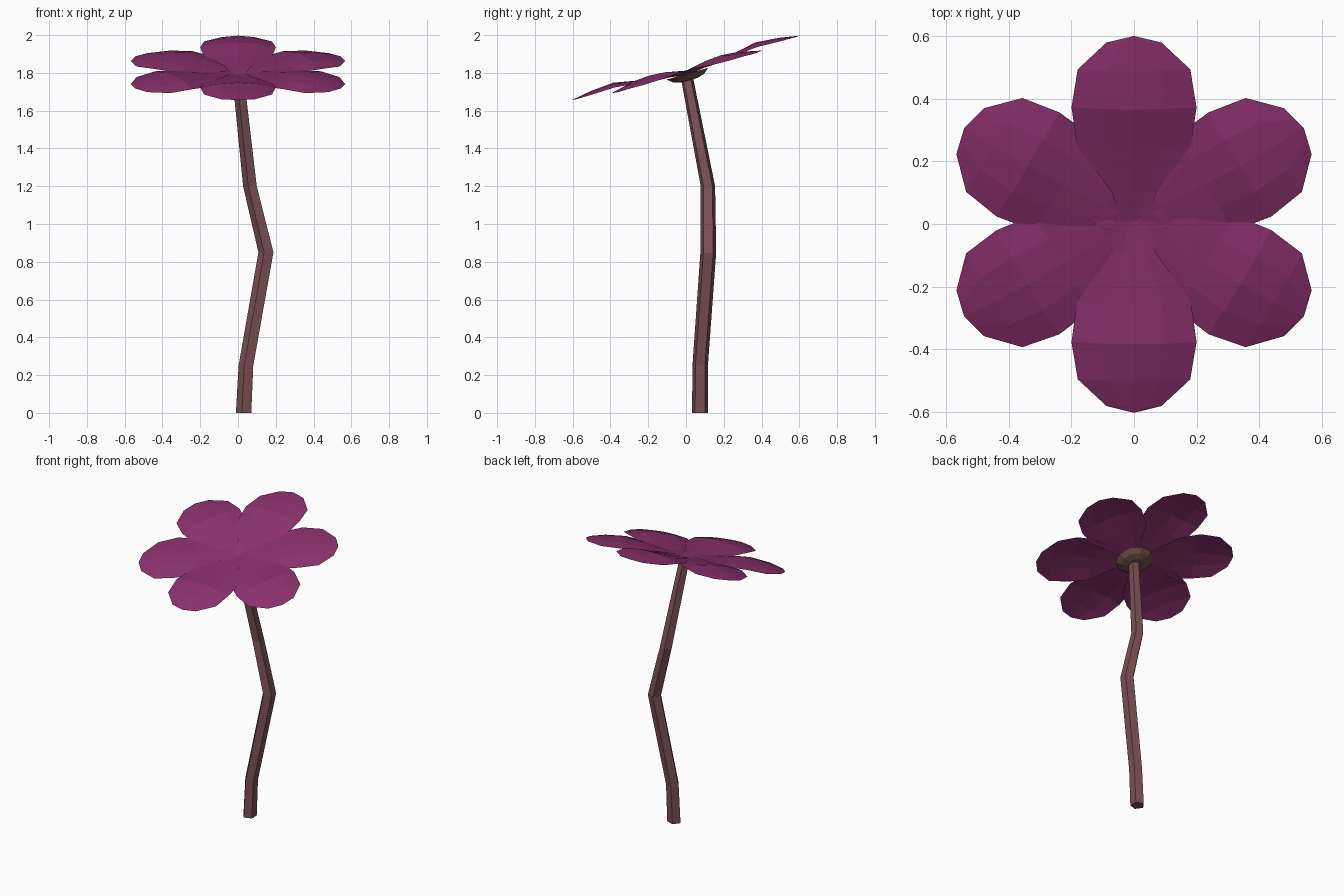
import bpy, bmesh, math
from mathutils import Matrix, Vector

if "Cube" in bpy.data.objects:
    bpy.data.objects.remove(bpy.data.objects["Cube"])


def material(name, rgb):
    m = bpy.data.materials.new(name)
    m.diffuse_color = (*rgb, 1)
    m.use_nodes = True
    m.node_tree.nodes["Principled BSDF"].inputs["Base Color"].default_value = m.diffuse_color
    return m


PETAL = material("plum", (0.26, 0.031, 0.152))
STEM = material("dusty brown", (0.2, 0.08, 0.09))
CUP = material("olive brown", (0.165, 0.082, 0.068))

# The flower head is tilted towards the front
HEAD = Matrix.Translation((0, 0.009, 1.79)) @ Matrix.Rotation(math.radians(15.8), 4, 'X')


def finish(bm, name, mat, recalc=True):
    if recalc:
        bmesh.ops.recalc_face_normals(bm, faces=bm.faces)
    me = bpy.data.meshes.new(name)
    bm.to_mesh(me)
    bm.free()
    me.materials.append(mat)
    ob = bpy.data.objects.new(name, me)
    bpy.context.collection.objects.link(ob)
    return ob


def loft(bm, rings, cap=True):
    rows = [[bm.verts.new(p) for p in r] for r in rings]
    n = len(rows[0])
    for a, b in zip(rows, rows[1:]):
        for i in range(n):
            j = (i + 1) % n
            bm.faces.new((a[i], a[j], b[j], b[i]))
    if cap:
        bm.faces.new(rows[0][::-1])
        bm.faces.new(rows[-1])


def ring(c, r, n, start=0.0):
    return [Vector(c) + Vector((r * math.cos(start + math.tau * i / n),
                                r * math.sin(start + math.tau * i / n), 0)) for i in range(n)]


# Bent five-sided stem: x, y, z, radius
path = [(0.034, 0.075, 0, 0.045), (0.046, 0.075, 0.25, 0.043), (0.152, 0.118, 0.85, 0.044),
        (0.067, 0.116, 1.2, 0.04), (0.003, 0.003, 1.785, 0.034)]
bm = bmesh.new()
loft(bm, [ring(p[:3], p[3], 5, math.pi) for p in path])
finish(bm, "stem", STEM)

# Shallow cup under the petals
bm = bmesh.new()
loft(bm, [ring((0, 0, -0.03), 0.05, 10), ring((0, 0, -0.018), 0.09, 10),
          ring((0, 0, 0.006), 0.12, 10), ring((0, 0, -0.006), 0.06, 10)])
bm.transform(HEAD)
finish(bm, "calyx", CUP)

# Petal rows: distance from centre, half width, ridge height, edge droop
rows = [(0.0, 0.04, 0.0, -0.006), (0.1, 0.07, 0.015, -0.004), (0.26, 0.182, 0.042, 0.014),
        (0.39, 0.2, 0.067, 0.026), (0.515, 0.18, 0.057, 0.02), (0.604, 0.088, 0.042, 0.006)]


def petal(name, angle, pitch):
    bm = bmesh.new()
    grid = [[bm.verts.new((w * t, s, h - d * t * t)) for t in (-1, -0.5, 0, 0.5, 1)]
            for s, w, h, d in rows]
    for a, b in zip(grid, grid[1:]):
        for i in range(4):
            bm.faces.new((a[i], a[i + 1], b[i + 1], b[i]))
    tip = bm.verts.new((0, 0.626, 0.038))
    for i in range(4):
        bm.faces.new((grid[-1][i], grid[-1][i + 1], tip))
    bm.transform(HEAD @ Matrix.Rotation(angle, 4, 'Z') @ Matrix.Rotation(pitch, 4, 'X'))
    finish(bm, name, PETAL, recalc=False)


# Six petals; the four side ones hang slightly lower
for k in range(6):
    petal(f"petal_{k + 1}", math.radians(60 * k), 0 if k % 3 == 0 else -0.04)
